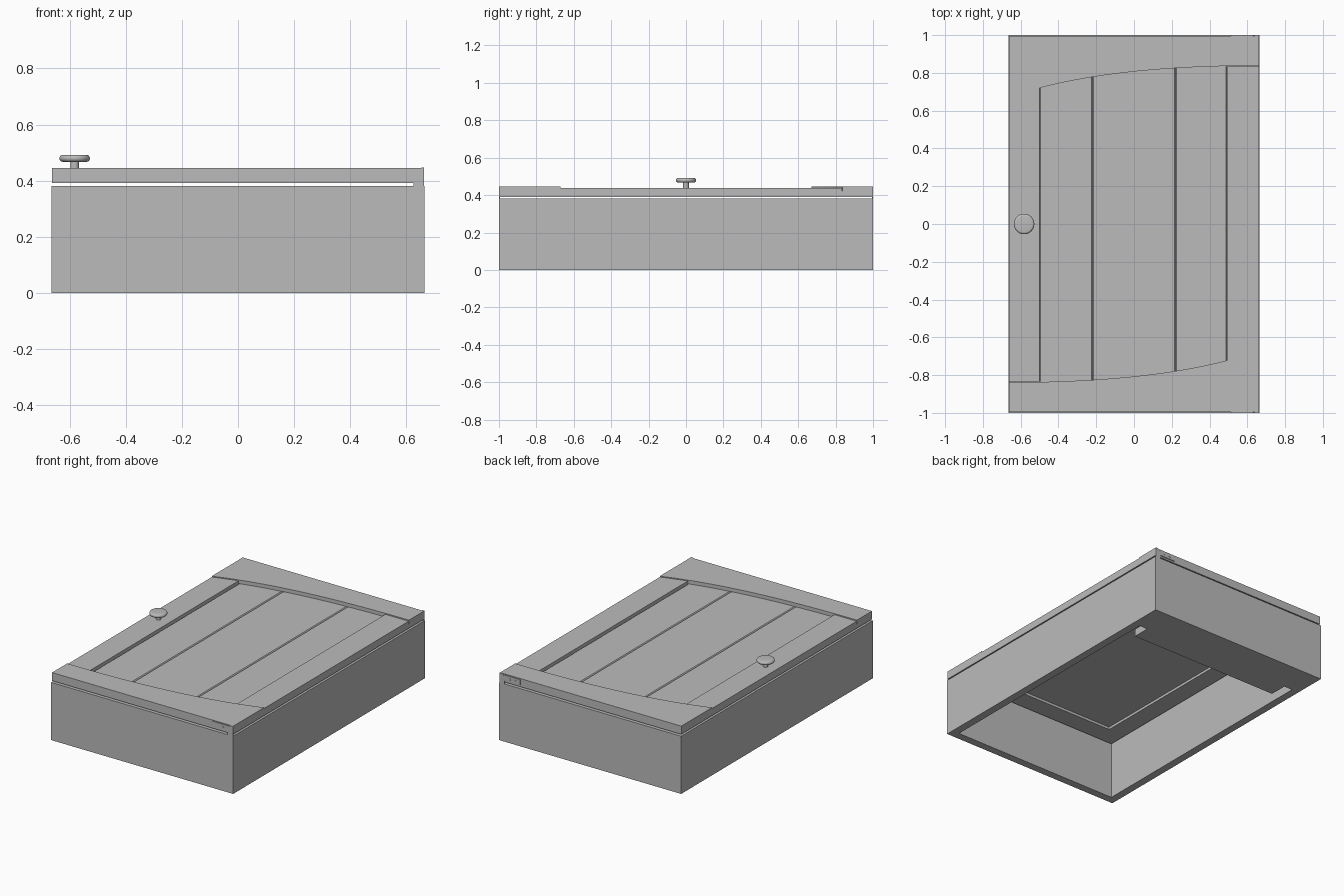
import bpy, bmesh, math

if "Cube" in bpy.data.objects:
    bpy.data.objects.remove(bpy.data.objects["Cube"])

gray = bpy.data.materials.new("warm_gray")
gray.diffuse_color = (0.5, 0.5, 0.5, 1)
gray.use_nodes = True
gray.node_tree.nodes["Principled BSDF"].inputs["Base Color"].default_value = gray.diffuse_color


def finish(name, bm):
    bmesh.ops.recalc_face_normals(bm, faces=bm.faces[:])
    me = bpy.data.meshes.new(name)
    bm.to_mesh(me)
    bm.free()
    me.materials.append(gray)
    ob = bpy.data.objects.new(name, me)
    bpy.context.collection.objects.link(ob)
    return ob


def prism(name, pts, axis, lo, hi):
    """Extrude a 2D outline along one axis; pts are the other two axes in xyz order."""
    bm = bmesh.new()

    def place(p, d):
        co = list(p)
        co.insert("xyz".index(axis), d)
        return bm.verts.new(co)
    a = [place(p, lo) for p in pts]
    b = [place(p, hi) for p in pts]
    bm.faces.new(a)
    bm.faces.new(b[::-1])
    for i in range(len(pts)):
        j = (i + 1) % len(pts)
        bm.faces.new((a[i], a[j], b[j], b[i]))
    return finish(name, bm)


def box(name, x0, x1, y0, y1, z0, z1):
    return prism(name, [(x0, y0), (x1, y0), (x1, y1), (x0, y1)], "z", z0, z1)


def lathe(name, profile, cx, cy, steps=40):
    bm = bmesh.new()
    vs = [bm.verts.new((cx + r, cy, z)) for r, z in profile]
    es = [bm.edges.new(e) for e in zip(vs, vs[1:])]
    bmesh.ops.spin(bm, geom=vs + es, cent=(cx, cy, 0), axis=(0, 0, 1),
                   angle=2 * math.pi, steps=steps)
    bmesh.ops.remove_doubles(bm, verts=bm.verts[:], dist=1e-5)
    ob = finish(name, bm)
    bpy.context.view_layer.objects.active = ob
    ob.select_set(True)
    bpy.ops.object.shade_smooth_by_angle(angle=math.radians(40))
    ob.select_set(False)
    return ob


W, T, H = 0.665, 0.052, 0.381      # carcass half width, wall thickness, height
DW, DL = 0.662, 0.995              # door half width and half length
Z0, ZP0, ZP, ZS, ZR = 0.391, 0.408, 0.421, 0.439, 0.445  # door levels

# Carcass: open frame as one ring
bm = bmesh.new()
rings = []
for x, y in ((W, 1), (W - T, 1 - T)):
    rings.append([[bm.verts.new((sx * x, sy * y, z)) for sx, sy in
                   ((-1, -1), (1, -1), (1, 1), (-1, 1))] for z in (0, H)])
(ob0, ob1), (ib0, ib1) = rings
for i in range(4):
    j = (i + 1) % 4
    for p, q in ((ob0, ob1), (ib1, ib0), (ib0, ob0), (ob1, ib1)):
        bm.faces.new((p[i], p[j], q[j], q[i]))
finish("carcass", bm)

# Rail across the open back, notched at both lower corners
r = W - T
prism("back_rail", [(-r, 1 - T), (-r, 0.785), (-0.552, 0.785), (-0.552, 0.667),
                    (0.552, 0.667), (0.552, 0.785), (r, 0.785), (r, 1 - T)],
      "z", 0, 0.05)

# Door stiles
box("left_stile", -DW, -0.50, -0.835, 0.835, Z0, ZS)
box("right_stile", 0.492, DW, -0.835, 0.835, Z0, ZS)

# Door boards with bevelled joints
joints = [-0.50, -0.22, 0.22, 0.492]
c = 0.006
for i, (a, b) in enumerate(zip(joints, joints[1:])):
    prism("panel_board_%d" % (i + 1),
          [(a, ZP0), (b, ZP0), (b, ZP - c), (b - c, ZP), (a + c, ZP), (a, ZP - c)],
          "y", -0.835, 0.835)

# Door rails: straight backing plus a raised front with a half-arch edge
N = 24
arch = []
for i in range(N + 1):
    x = -DW + 2 * DW * i / N
    t = (DW - x) / (2 * DW)
    arch.append((x, 0.838 - 0.11 * t ** 2 - 0.056 * t ** 4))
for name, s in (("top_rail", 1), ("bottom_rail", -1)):
    y0, y1 = sorted((s * 0.835, s * DL))
    box(name + "_backing", -DW, DW, y0, y1, Z0, ZP)
    outline = [(s * x, s * y) for x, y in arch + [(DW, DL), (-DW, DL)]]
    prism(name, outline, "z", ZP, ZR)

# Pivot hinges on both door ends
for name, s in (("front_hinge", -1), ("rear_hinge", 1)):
    ya, yb = sorted((s * DL, s * 1.0))
    box(name + "_leaf", 0.513, 0.63, ya, yb, 0.402, 0.440)
    arm = [(0.625, H), (0.662, H), (0.662, ZR + 0.001)]
    for k in range(7):
        q = math.pi / 2 * k / 6
        arm.append((0.655 - 0.03 * math.sin(q), 0.415 + 0.031 * math.cos(q)))
    prism(name + "_arm", arm, "y", ya, yb)
    for x in (0.549, 0.590):
        ring = [(x + 0.007 * math.cos(k * math.pi / 8),
                 0.42 + 0.007 * math.sin(k * math.pi / 8)) for k in range(16)]
        sa, sb = sorted((s * 0.999, s * 1.001))
        prism(name + "_screw", ring, "y", sa, sb)

# Round knob with stem
prof = [(0, ZS - 0.005), (0.015, ZS - 0.005), (0.015, 0.467), (0.042, 0.467)]
for k in range(1, 10):
    q = -math.pi / 2 + math.pi * k / 9
    prof.append((0.042 + 0.0125 * math.cos(q), 0.4795 + 0.0125 * math.sin(q)))
prof.append((0, 0.492))
lathe("knob", prof, -0.582, 0)
